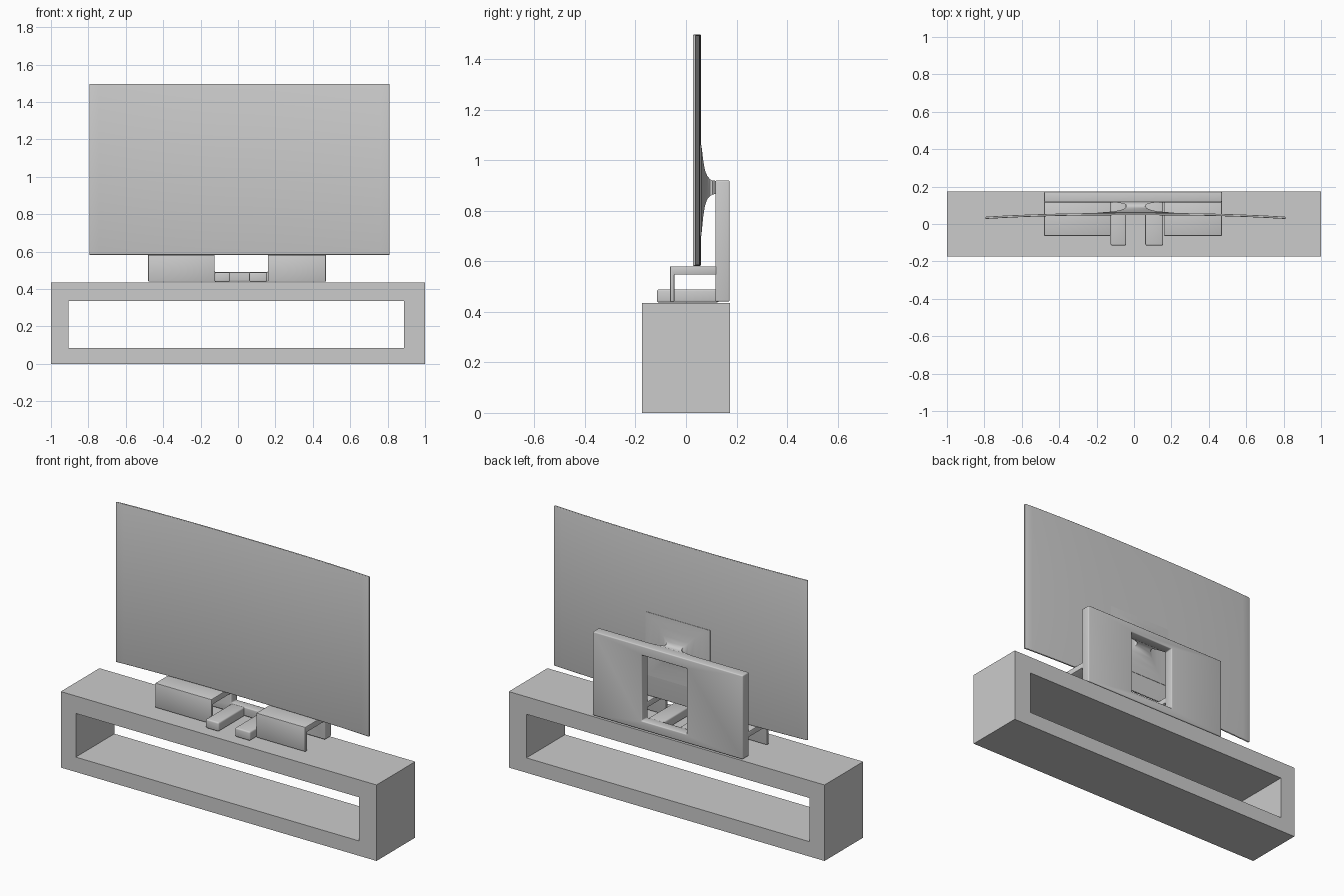
import bpy, bmesh, math

if "Cube" in bpy.data.objects:
    bpy.data.objects.remove(bpy.data.objects["Cube"])


def finish(name, bm, bevel=0, segs=3):
    bmesh.ops.recalc_face_normals(bm, faces=bm.faces)
    if bevel:
        sharp = [e for e in bm.edges if e.calc_face_angle(0) > math.radians(40)]
        bmesh.ops.bevel(bm, geom=sharp, offset=bevel, segments=segs,
                        profile=0.5, affect='EDGES', clamp_overlap=True)
    mesh = bpy.data.meshes.new(name)
    bm.to_mesh(mesh)
    bm.free()
    ob = bpy.data.objects.new(name, mesh)
    bpy.context.collection.objects.link(ob)
    bpy.ops.object.select_all(action='DESELECT')
    ob.select_set(True)
    bpy.context.view_layer.objects.active = ob
    bpy.ops.object.shade_smooth_by_angle(angle=math.radians(35))
    return ob


def loft(bm, rings, closed=False):
    """Bridge rings of equal length; cap the ends or close the loop."""
    rings = [[bm.verts.new(p) for p in r] for r in rings]
    pairs = list(zip(rings, rings[1:]))
    if closed:
        pairs.append((rings[-1], rings[0]))
    for a, b in pairs:
        for i in range(len(a)):
            j = (i + 1) % len(a)
            bm.faces.new((a[i], a[j], b[j], b[i]))
    if not closed:
        bm.faces.new(rings[0])
        bm.faces.new(rings[-1])


def rect(x0, x1, z0, z1, y):
    return [(x0, y, z0), (x1, y, z0), (x1, y, z1), (x0, y, z1)]


def frame(name, outer, inner, y0, y1, bevel=0):
    bm = bmesh.new()
    loft(bm, [rect(*outer, y0), rect(*inner, y0), rect(*inner, y1), rect(*outer, y1)], True)
    return finish(name, bm, bevel)


# low cabinet, open front to back
frame("cabinet", (-1, 1, 0, 0.435), (-0.905, 0.888, 0.085, 0.335), -0.175, 0.175)

# upright back panel of the stand with a window
frame("stand_back_panel", (-0.48, 0.47, 0.44, 0.92), (-0.125, 0.16, 0.49, 0.865),
      0.116, 0.173, 0.006)

# shelves with a hanging front lip, either side of the window
shelf_profile = [(-0.063, 0.58), (-0.063, 0.44), (-0.046, 0.44),
                 (-0.046, 0.547), (0.12, 0.547), (0.12, 0.58)]
for side, x0, x1 in (("left", -0.48, -0.125), ("right", 0.16, 0.47)):
    bm = bmesh.new()
    loft(bm, [[(x, y, z) for y, z in shelf_profile] for x in (x0, x1)])
    finish("shelf_" + side, bm, 0.003, 2)

# forward feet
for side, x0, x1 in (("left", -0.125, -0.042), ("right", 0.06, 0.156)):
    bm = bmesh.new()
    loft(bm, [rect(x0, x1, 0.437, 0.489, y) for y in (-0.115, 0.13)])
    finish("foot_" + side, bm, 0.008)

# thin screen with the ends curving forward
def screen_y(x):
    return 0.053 - 0.02 * abs(x / 0.8) ** 2.5

N = 32
xs = [-0.803 + 1.606 * i / N for i in range(N + 1)]
outline = [(x, screen_y(x) - 0.006) for x in xs] + [(x, screen_y(x) + 0.006) for x in reversed(xs)]
bm = bmesh.new()
loft(bm, [[(x + 0.008, y, z) for x, y in outline] for z in (0.582, 1.497)])
finish("screen", bm, 0.004)

# flared neck joining screen and back panel: y, half width, z bottom, z top
sections = [(0.05, 0.205, 0.70, 1.06), (0.061, 0.205, 0.70, 1.06),
            (0.064, 0.155, 0.735, 1.035), (0.068, 0.115, 0.775, 1.0),
            (0.075, 0.08, 0.82, 0.96), (0.084, 0.058, 0.845, 0.938),
            (0.095, 0.05, 0.858, 0.925), (0.104, 0.054, 0.863, 0.92),
            (0.110, 0.072, 0.865, 0.919), (0.114, 0.1, 0.866, 0.919),
            (0.118, 0.14, 0.867, 0.918)]
bm = bmesh.new()
loft(bm, [rect(0.01 - w, 0.01 + w, z0, z1, y) for y, w, z0, z1 in sections])
finish("neck", bm)
